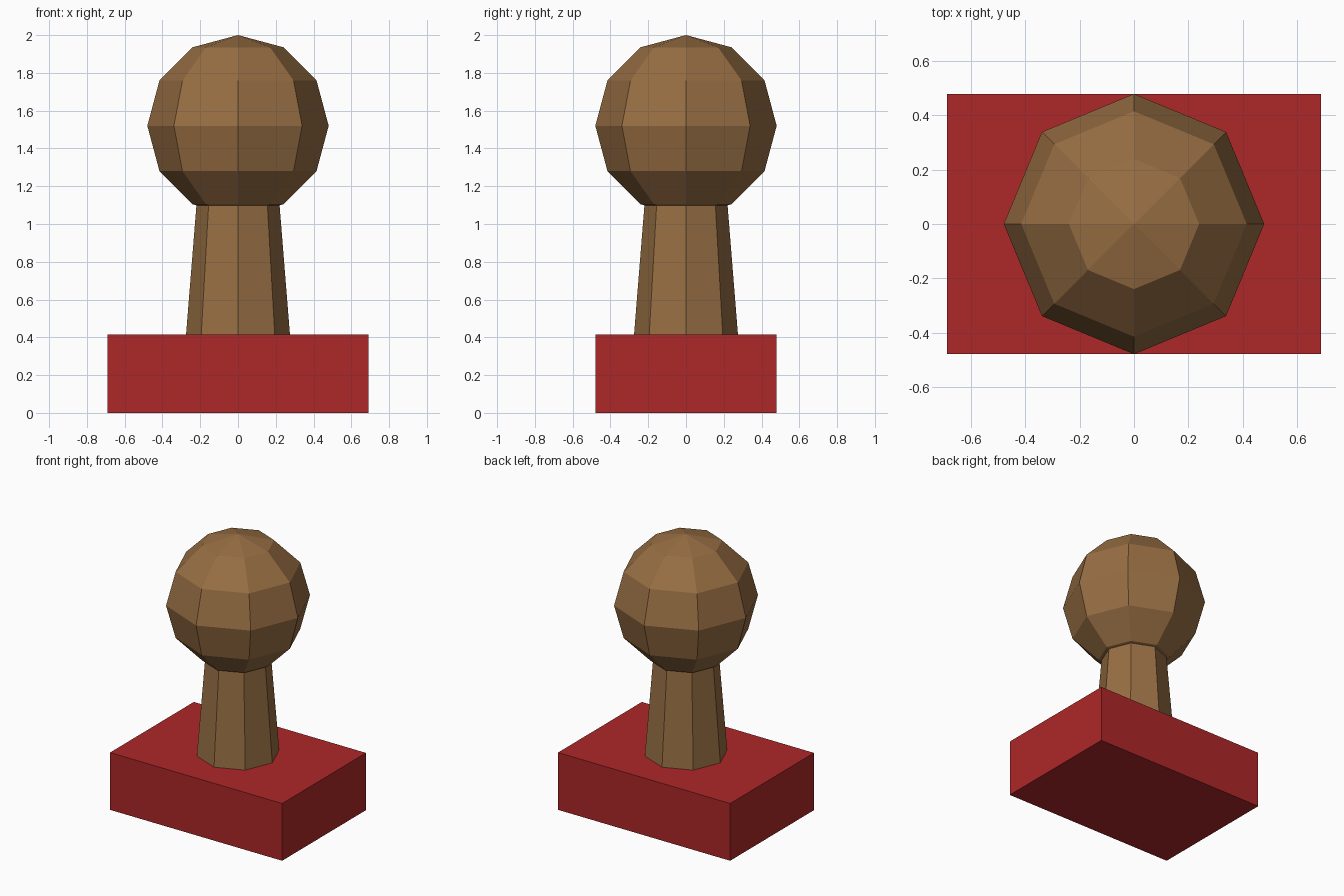
import bpy

if "Cube" in bpy.data.objects:
    bpy.data.objects.remove(bpy.data.objects["Cube"])


def material(name, rgb):
    mat = bpy.data.materials.new(name)
    mat.diffuse_color = (*rgb, 1)
    mat.use_nodes = True
    mat.node_tree.nodes["Principled BSDF"].inputs["Base Color"].default_value = mat.diffuse_color
    return mat


def finish(name, mat):
    obj = bpy.context.object
    obj.name = obj.data.name = name
    obj.data.materials.append(mat)
    return obj


red = material("red", (0.42, 0.02, 0.021))
wood = material("wood", (0.31, 0.155, 0.056))
SIDES = 8

# Rectangular stamp block
bpy.ops.mesh.primitive_cube_add(size=1, location=(0, 0, 0.2075))
block = finish("base_block", red)
block.scale = (1.38, 0.96, 0.415)
bpy.ops.object.transform_apply(location=False, rotation=False, scale=True)

# Tapered handle stem
z0, z1 = 0.415, 1.10
bpy.ops.mesh.primitive_cone_add(vertices=SIDES, radius1=0.275, radius2=0.22,
                                depth=z1 - z0, location=(0, 0, (z0 + z1) / 2))
finish("handle_stem", wood)

# Faceted round knob
bpy.ops.mesh.primitive_uv_sphere_add(segments=SIDES, ring_count=6,
                                     radius=0.48, location=(0, 0, 1.52))
finish("handle_knob", wood)
